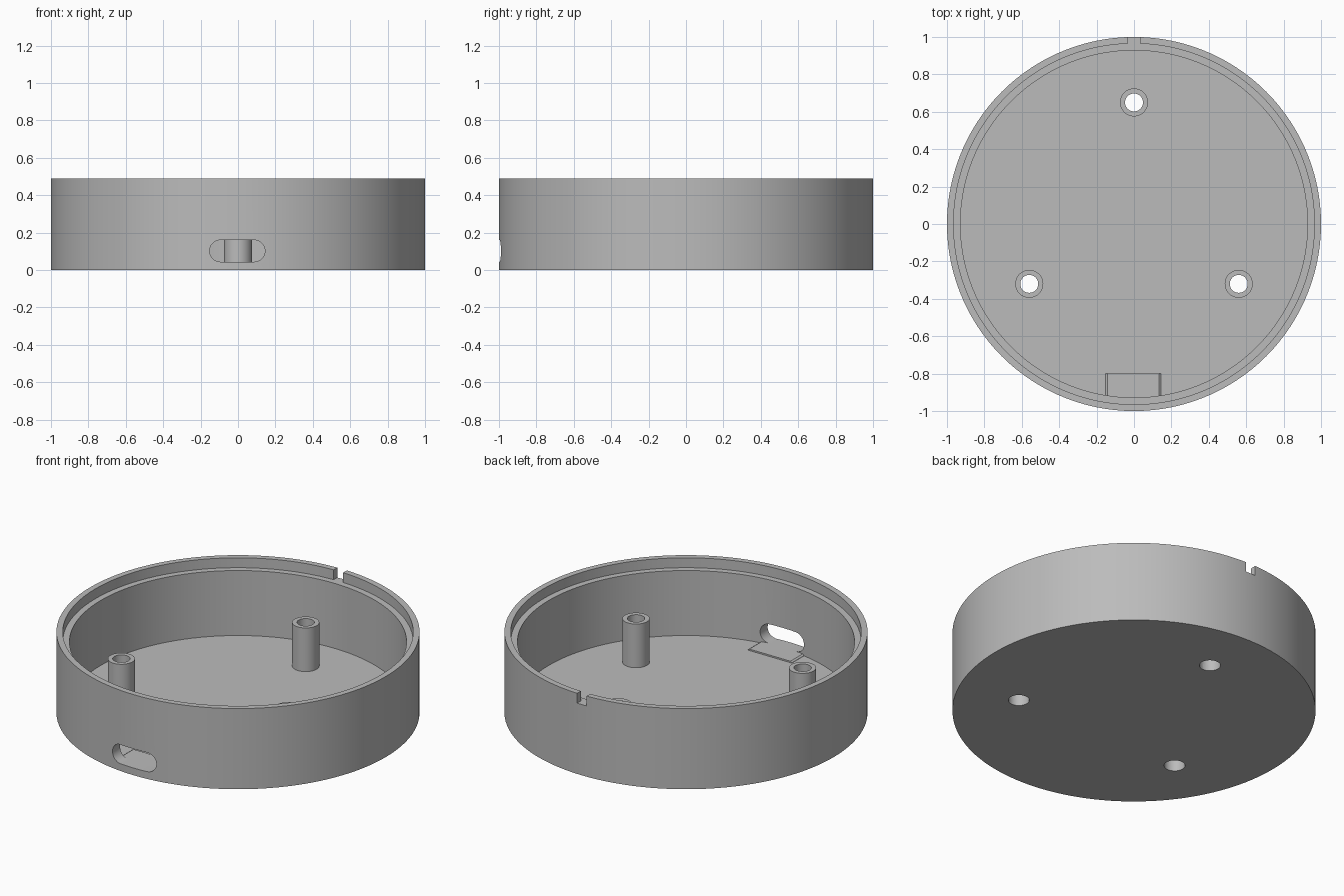
import bpy, bmesh, math

if "Cube" in bpy.data.objects:
    bpy.data.objects.remove(bpy.data.objects["Cube"])

grey = bpy.data.materials.new("plain grey")
grey.diffuse_color = (0.5, 0.5, 0.5, 1)
grey.use_nodes = True
grey.node_tree.nodes["Principled BSDF"].inputs["Base Color"].default_value = grey.diffuse_color

H, FLOOR, LEDGE = 0.49, 0.035, 0.43
WALL_IN, LIP_IN = 0.928, 0.965
POSTS = [(0, 0.65), (-0.56, -0.32), (0.56, -0.32)]
SLOT_X, SLOT_Z = -0.004, 0.102


def finish(name, bm, smooth=True):
    bmesh.ops.recalc_face_normals(bm, faces=bm.faces)
    me = bpy.data.meshes.new(name)
    bm.to_mesh(me)
    bm.free()
    me.materials.append(grey)
    ob = bpy.data.objects.new(name, me)
    bpy.context.collection.objects.link(ob)
    if smooth:
        bpy.ops.object.select_all(action='DESELECT')
        ob.select_set(True)
        bpy.context.view_layer.objects.active = ob
        bpy.ops.object.shade_smooth_by_angle(angle=math.radians(30))
    return ob


def lathe(name, profile, steps, closed=False, at=(0, 0)):
    """Spin an (r, z) profile about a vertical axis."""
    bm = bmesh.new()
    vs = [bm.verts.new((r, 0, z)) for r, z in profile]
    es = [bm.edges.new(p) for p in zip(vs, vs[1:])]
    if closed:
        es.append(bm.edges.new((vs[-1], vs[0])))
    bmesh.ops.spin(bm, geom=vs + es, cent=(0, 0, 0), axis=(0, 0, 1),
                   angle=2 * math.pi, steps=steps)
    bmesh.ops.remove_doubles(bm, verts=bm.verts, dist=1e-5)
    bmesh.ops.translate(bm, verts=bm.verts, vec=(*at, 0))
    return finish(name, bm)


def prism(name, outline, y0, y1, smooth=True):
    """Extrude an (x, z) outline along y."""
    bm = bmesh.new()
    f = bm.faces.new([bm.verts.new((x, y0, z)) for x, z in outline])
    top = bmesh.ops.extrude_face_region(bm, geom=[f])["geom"]
    bmesh.ops.translate(bm, vec=(0, y1 - y0, 0),
                        verts=[v for v in top if isinstance(v, bmesh.types.BMVert)])
    return finish(name, bm, smooth)


def cut(target, cutter):
    m = target.modifiers.new(cutter.name, 'BOOLEAN')
    m.operation, m.solver, m.object = 'DIFFERENCE', 'EXACT', cutter
    bpy.ops.object.select_all(action='DESELECT')
    target.select_set(True)
    bpy.context.view_layer.objects.active = target
    bpy.ops.object.modifier_apply(modifier=m.name)
    bpy.data.objects.remove(cutter)


# Round case: floor, wall, inner ledge and thin lip
case = lathe("case", [(0, 0), (1, 0), (1, H), (LIP_IN, H), (LIP_IN, LEDGE),
                      (WALL_IN, LEDGE), (WALL_IN, FLOOR), (0, FLOOR)], 120)

# Screw holes through the floor
for x, y in POSTS:
    cut(case, lathe("hole_cutter", [(0, -0.1), (0.058, -0.1), (0.058, 0.1), (0, 0.1)],
                    32, at=(x, y)))

# Rounded cable slot in the front wall
R, HALF = 0.058, 0.09
stadium = []
for side in (1, -1):
    for i in range(17):
        a = -math.pi / 2 + math.pi * i / 16
        stadium.append((SLOT_X + side * (HALF + R * math.cos(a)),
                        SLOT_Z + side * R * math.sin(a)))
cut(case, prism("slot_cutter", stadium, -1.1, -0.85))

# Small alignment notch in the back of the lip
cut(case, prism("notch_cutter", [(-0.032, LEDGE), (0.032, LEDGE), (0.032, 0.6), (-0.032, 0.6)],
                0.945, 1.1, False))
bpy.ops.object.select_all(action='DESELECT')
case.select_set(True)
bpy.context.view_layer.objects.active = case
bpy.ops.object.shade_smooth_by_angle(angle=math.radians(30))

# Hollow screw posts, wider inside at the bottom
for i, p in enumerate(POSTS):
    lathe(f"screw_post_{i + 1}", [(0.075, FLOOR), (0.075, 0.3), (0.048, 0.3),
                                  (0.048, 0.15), (0.058, 0.15), (0.058, FLOOR)],
          32, closed=True, at=p)

# Low rest behind the slot
prism("cable_rest", [(SLOT_X - 0.148, 0.02), (SLOT_X + 0.148, 0.02), (SLOT_X + 0.148, 0.037),
                     (SLOT_X + 0.138, 0.044), (SLOT_X - 0.138, 0.044), (SLOT_X - 0.148, 0.037)],
      -0.94, -0.8, False)
